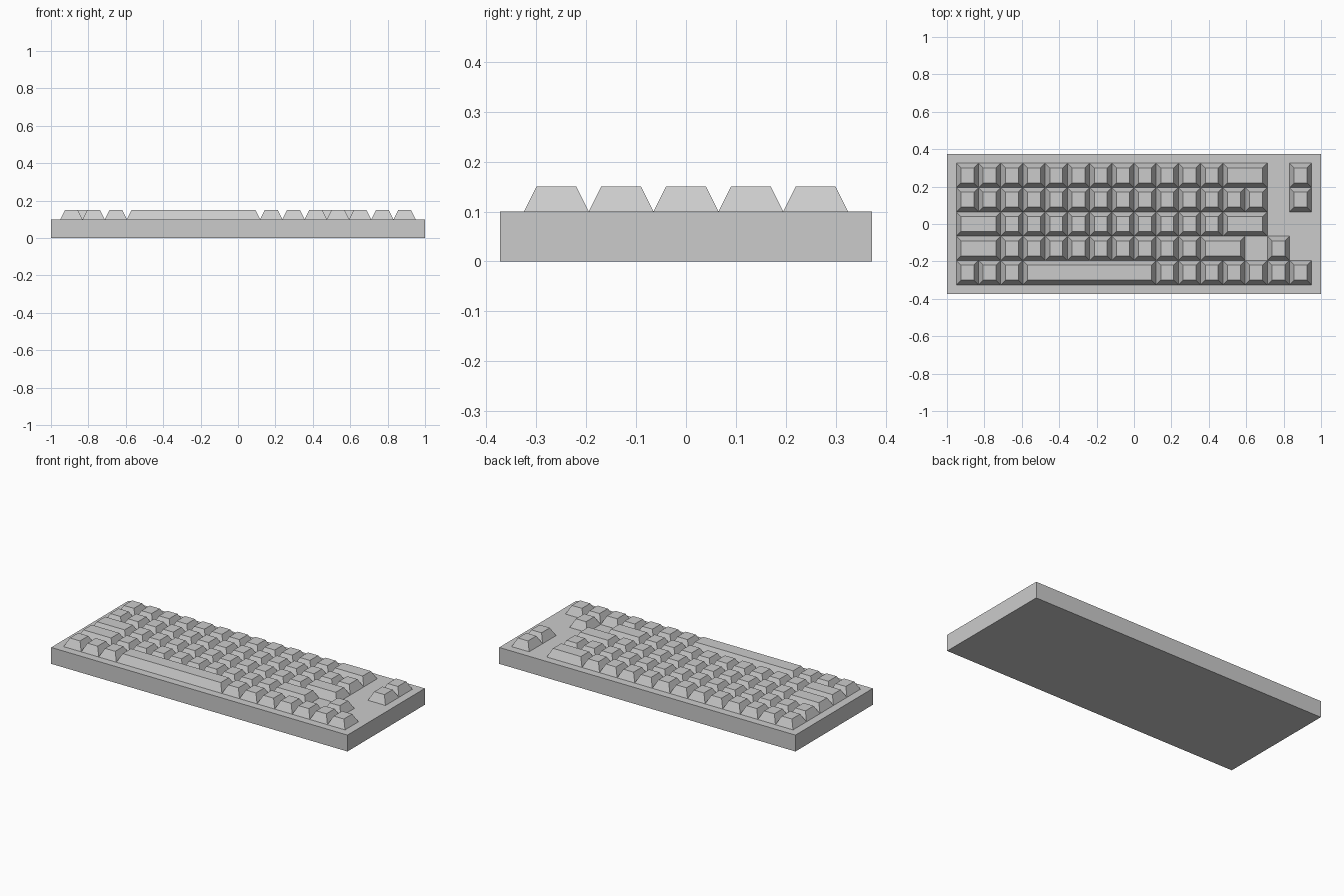
import bpy
import bmesh

cube = bpy.data.objects.get("Cube")
if cube:
    bpy.data.objects.remove(cube, do_unlink=True)

grey = bpy.data.materials.new("plain_grey")
grey.use_nodes = True
COLOUR = (0.6, 0.6, 0.6, 1)
grey.diffuse_color = COLOUR
grey.node_tree.nodes["Principled BSDF"].inputs["Base Color"].default_value = COLOUR

CASE_TOP, KEY_TOP = 0.1, 0.15
COL, ROW, TAPER = 1.9 / 16, 0.13, 0.025
LEFT, BACK = -0.95, 0.325


def block(name, x0, x1, y0, y1, z0, z1, taper=0):
    """Box whose top face is drawn in by taper on every side."""
    bm = bmesh.new()
    bmesh.ops.create_cube(bm, size=1)
    for v in bm.verts:
        inset = taper if v.co.z > 0 else 0
        v.co = (x1 - inset if v.co.x > 0 else x0 + inset,
                y1 - inset if v.co.y > 0 else y0 + inset,
                z1 if v.co.z > 0 else z0)
    mesh = bpy.data.meshes.new(name)
    bm.to_mesh(mesh)
    bm.free()
    mesh.materials.append(grey)
    obj = bpy.data.objects.new(name, mesh)
    bpy.context.collection.objects.link(obj)
    return obj


# Case
block("case", -1, 1, -0.373, 0.373, 0, CASE_TOP)

# Key widths per row from back to front; negative numbers are gaps
rows = {
    "number_row": [1] * 12 + [2, -1, 1],
    "upper_row": [1] * 14 + [-1, 1],
    "home_row": [2] + [1] * 10 + [2],
    "lower_row": [2] + [1] * 9 + [2, -1, 1],
    "bottom_row": [1] * 3 + [6] + [1] * 7,
}

# Keycaps
for r, (row_name, widths) in enumerate(rows.items()):
    y1 = BACK - r * ROW
    col = 0
    for i, w in enumerate(widths):
        if w > 0:
            name = "space_bar" if w == 6 else f"{row_name}_key_{i + 1}"
            x0 = LEFT + col * COL
            block(name, x0, x0 + w * COL, y1 - ROW, y1, CASE_TOP, KEY_TOP, TAPER)
        col += abs(w)
